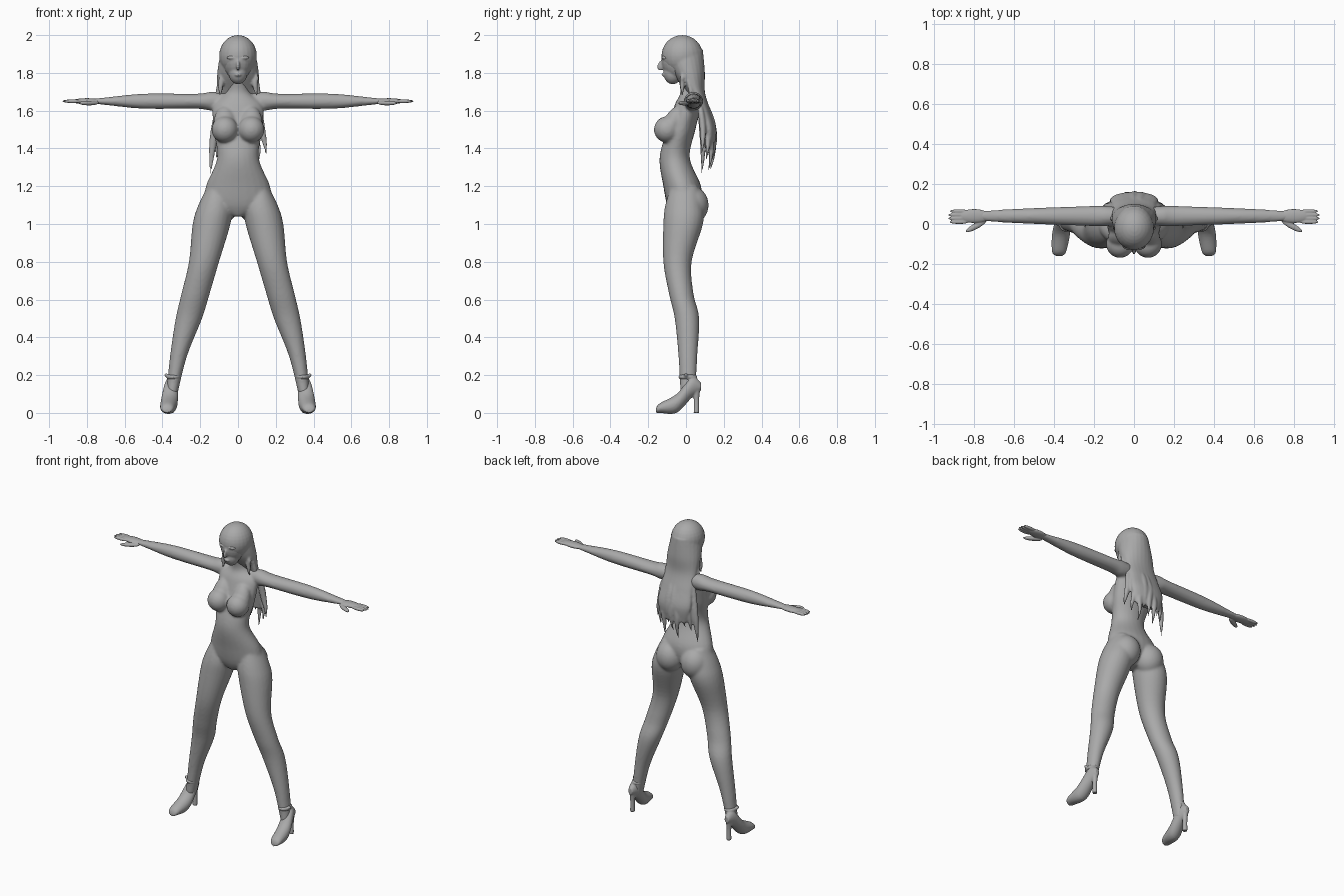
import bpy, bmesh, math, random
from mathutils import Matrix

random.seed(4)
if "Cube" in bpy.data.objects:
    bpy.data.objects.remove(bpy.data.objects["Cube"])

grey = bpy.data.materials.new("clay_grey")
grey.use_nodes = True
tone = (.4, .4, .4, 1)
grey.diffuse_color = tone
grey.node_tree.nodes["Principled BSDF"].inputs["Base Color"].default_value = tone


def blend(before, start, end, after, t):
    """Catmull-Rom blend between two section values."""
    slope_in, slope_out = (end - before) / 2, (after - start) / 2
    ease = t * t * (3 - 2 * t)
    return (start + (end - start) * ease
            + slope_in * t * (1 - t) ** 2 - slope_out * t * t * (1 - t))


def spline(rows, steps=6):
    """Fill in smooth sections between the given ones."""
    padded = [rows[0], *rows, rows[-1]]
    filled = []
    for group in zip(padded, padded[1:], padded[2:], padded[3:]):
        for step in range(steps):
            filled.append([blend(*values, step / steps) for values in zip(*group)])
    return filled + [rows[-1]]


def loft(bm, axis, rows, side=1, sides=24):
    """Skin oval sections (position, min, max, min, max) along an axis."""
    rings = []
    for along, left, right, low, high in spline(rows):
        ring = []
        for k in range(sides):
            angle = math.tau * k / sides
            u = (left + right) / 2 + (right - left) / 2 * math.cos(angle)
            v = (low + high) / 2 + (high - low) / 2 * math.sin(angle)
            x, y, z = {"x": (along, u, v), "y": (u, along, v), "z": (u, v, along)}[axis]
            ring.append(bm.verts.new((x * side, y, z)))
        rings.append(ring)
    for lower, upper in zip(rings, rings[1:]):
        for k in range(sides):
            bm.faces.new((lower[k - 1], lower[k], upper[k], upper[k - 1]))
    bm.faces.new(rings[0])
    bm.faces.new(rings[-1])


def column(bm, rows):
    """Loft upward, symmetric in x: (height, half width, front, back)."""
    loft(bm, "z", [(z, -half, half, front, back) for z, half, front, back in rows])


def ball(bm, centre, size, side=1, turn=0, axis="X"):
    """Ellipsoid, optionally mirrored in x and turned about an axis."""
    x, y, z = centre
    place = Matrix.Translation((x * side, y, z))
    place = place @ Matrix.Rotation(turn, 4, axis) @ Matrix.Diagonal((*size, 1))
    bmesh.ops.create_uvsphere(bm, u_segments=24, v_segments=16, radius=1, matrix=place)


def finish(name, bm, voxel, relaxing):
    """Fuse the overlapping shapes of a part into one smooth skin."""
    bmesh.ops.recalc_face_normals(bm, faces=bm.faces)
    mesh = bpy.data.meshes.new(name)
    bm.to_mesh(mesh)
    bm.free()
    mesh.materials.append(grey)
    part = bpy.data.objects.new(name, mesh)
    bpy.context.collection.objects.link(part)
    fuse = part.modifiers.new("fuse", "REMESH")
    fuse.mode = "VOXEL"
    fuse.voxel_size = voxel
    fuse.use_smooth_shade = True
    relax = part.modifiers.new("relax", "SMOOTH")
    relax.factor = .5
    relax.iterations = relaxing


arm_height = 1.65
arm_depth = .04

# Torso and neck
body = bmesh.new()
column(body, [(1.04, .03, -.07, .02), (1.1, .17, -.1, .07), (1.2, .17, -.12, .08),
              (1.35, .11, -.14, .02), (1.5, .13, -.1, .05), (1.63, .13, -.06, .08),
              (1.7, .06, -.03, .07), (1.8, .04, -.05, .04)])
for side in (1, -1):
    # Leg from hip to ankle
    loft(body, "z", [(1.2, .07, .16, -.08, .06), (1.1, .03, .21, -.11, .09),
                     (1, .04, .24, -.12, .09), (.8, .1, .26, -.12, .03),
                     (.63, .15, .3, -.09, .04), (.5, .19, .33, -.06, .07),
                     (.3, .27, .36, -.04, .06), (.1, .32, .38, -.03, .05)], side)
    # Arm from shoulder to wrist
    arm = [(.05, .04, .04), (.14, .05, .05), (.22, .05, .04),
           (.5, .04, .04), (.7, .03, .02), (.8, .02, .01)]
    loft(body, "x", [(x, arm_depth - deep, arm_depth + deep,
                      arm_height - tall, arm_height + tall) for x, deep, tall in arm], side)
    # Bust and buttock
    ball(body, (.07, -.1, 1.5), (.07, .07, .07), side)
    ball(body, (.07, -.07, 1.53), (.06, .05, .1), side, -.4)
    ball(body, (.09, .03, 1.1), (.09, .09, .1), side)
finish("body", body, .008, 7)

# Head: face, jaw, nose, lips and brows
head = bmesh.new()
ball(head, (0, -.04, 1.87), (.08, .09, .11))
ball(head, (0, -.07, 1.8), (.05, .05, .06))
ball(head, (0, -.13, 1.84), (.01, .02, .03), turn=-.4)
ball(head, (0, -.11, 1.79), (.02, .02, .01))
for side in (1, -1):
    ball(head, (.03, -.11, 1.88), (.03, .02, .01), side)
finish("head", head, .005, 4)

# Hair: cap and drape, then ragged strands
hair = bmesh.new()
ball(hair, (0, -.02, 1.89), (.1, .11, .11))
column(hair, [(1.92, .09, -.12, .09), (1.8, .11, -.07, .1), (1.7, .11, 0, .1),
              (1.6, .11, .06, .13), (1.5, .12, .08, .16), (1.4, .09, .1, .15)])


def strand(x, y, top, tip, spread, bulge, width):
    """Lock of hair that swells, bows backward and thins to its tip."""
    rows = []
    steps = 5
    for step in range(steps + 1):
        t = step / steps
        half = width * (.1 + math.sin(math.pi * (.2 + .8 * t)))
        middle = x + spread * t + random.uniform(-.005, .005)
        depth = y + bulge * math.sin(t * 2.5)
        rows.append((top + (tip - top) * t, middle - half, middle + half,
                     depth - half * .8, depth + half * .8))
    loft(hair, "z", rows, sides=12)


count = 9
for i in range(count):
    across = 2 * i / (count - 1) - 1
    inward = .03 * across * across
    tip = 1.27 + .05 * (i % 3) + random.uniform(-.02, .02)
    strand(across * .1, .1 - inward, arm_height, tip, across * .05, .05 - inward, .02)
for side in (1, -1):
    strand(side * .09, -.02, 1.8, 1.67, side * .01, 0, .014)
    strand(side * .1, .01, 1.76, 1.62, side * .01, .02, .016)
finish("hair", hair, .006, 3)

for side, label in ((1, "left"), (-1, "right")):
    # Hand: palm, four fingers fanned in length, and thumb
    hand = bmesh.new()
    ball(hand, (.8, arm_depth, arm_height), (.08, .035, .016), side)
    for finger in range(4):
        reach = .06 - .008 * abs(finger - 1.5)
        ball(hand, (.875, .01 + .018 * finger, arm_height), (reach, .01, .01), side)
    ball(hand, (.79, -.01, arm_height - .01), (.06, .015, .012), side, -.5 * side, "Z")
    finish(label + "_hand", hand, .004, 1)

    # High heeled shoe: foot, heel, ankle strap and buckle
    shoe = bmesh.new()
    loft(shoe, "y", [(-.16, .36, .39, 0, .02), (-.14, .34, .41, 0, .05),
                     (-.05, .32, .41, 0, .1), (.03, .32, .39, .08, .19),
                     (.08, .34, .37, .12, .16)], side)
    loft(shoe, "z", [(0, .34, .37, .04, .07), (.08, .34, .37, .04, .07),
                     (.15, .33, .38, .02, .08)], side)
    ball(shoe, (.34, .01, .19), (.04, .05, .02), side)
    ball(shoe, (.38, 0, .2), (.01, .01, .01), side)
    finish(label + "_shoe", shoe, .005, 3)
